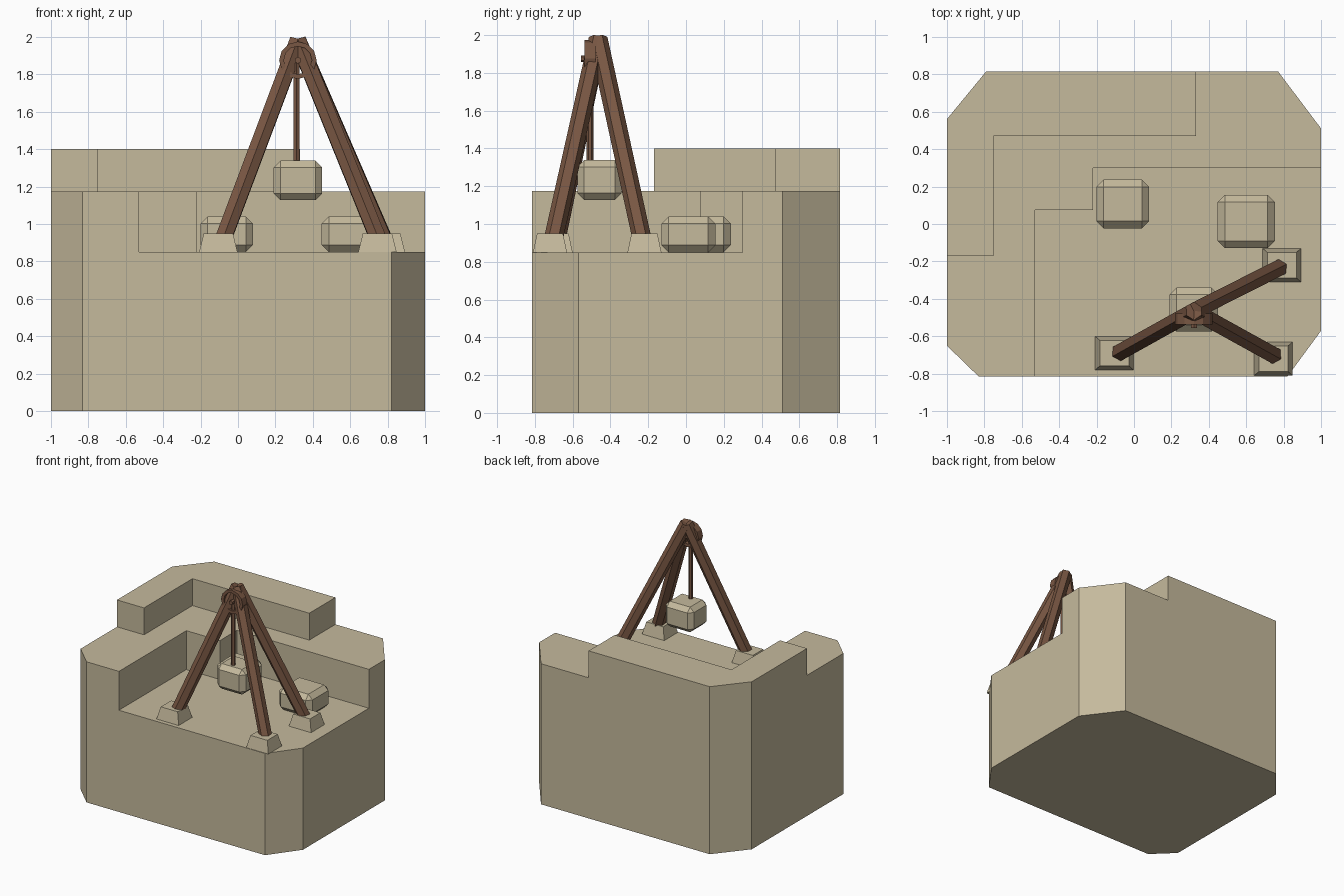
import bpy, bmesh
from math import pi
from mathutils import Vector

old = bpy.data.objects.get("Cube")
if old:
    bpy.data.objects.remove(old, do_unlink=True)


def make_material(name, color):
    m = bpy.data.materials.new(name)
    m.use_nodes = True
    m.diffuse_color = color
    m.node_tree.nodes["Principled BSDF"].inputs["Base Color"].default_value = color
    return m


stone = make_material("sandstone", (0.56, 0.49, 0.335, 1))
wood = make_material("brown wood", (0.19, 0.095, 0.056, 1))


def finish(name, bm, mat):
    bmesh.ops.recalc_face_normals(bm, faces=bm.faces[:])
    mesh = bpy.data.meshes.new(name)
    bm.to_mesh(mesh)
    bm.free()
    mesh.materials.append(mat)
    ob = bpy.data.objects.new(name, mesh)
    bpy.context.scene.collection.objects.link(ob)
    return ob


def prism(name, outline, z0, z1, mat):
    bm = bmesh.new()
    base = bm.faces.new([bm.verts.new((x, y, z0)) for x, y in outline])
    ext = bmesh.ops.extrude_face_region(bm, geom=[base], use_keep_orig=True)
    top = [v for v in ext["geom"] if isinstance(v, bmesh.types.BMVert)]
    bmesh.ops.translate(bm, verts=top, vec=(0, 0, z1 - z0))
    return finish(name, bm, mat)


def box(name, center, size, mat, bevel=0, taper=1):
    bm = bmesh.new()
    bmesh.ops.create_cube(bm, size=1)
    for v in bm.verts:
        k = taper if v.co.z > 0 else 1
        v.co = Vector((v.co.x * size[0] * k, v.co.y * size[1] * k, v.co.z * size[2])) + Vector(center)
    if bevel:
        bmesh.ops.bevel(bm, geom=bm.edges[:], offset=bevel, segments=1, affect='EDGES')
    return finish(name, bm, mat)


def beam(name, start, end, radius, sides, mat):
    a, b = Vector(start), Vector(end)
    bm = bmesh.new()
    bmesh.ops.create_cone(bm, cap_ends=True, segments=sides, radius1=radius,
                          radius2=radius, depth=(b - a).length)
    ob = finish(name, bm, mat)
    ob.location = (a + b) / 2
    ob.rotation_euler = (b - a).to_track_quat('Z', 'Y').to_euler()
    return ob


# Terraced rock base: full block with two stepped cuts
base = prism("stone_base", [(-.83, -.815), (.82, -.815), (1, -.57), (1, .51),
                            (.77, .815), (-.79, .815), (-1, .56), (-1, -.65)], 0, 1.4, stone)
floor_cut = prism("floor_cutter", [(-.53, -2), (2, -2), (2, .3), (-.22, .3),
                                   (-.22, .075), (-.53, .075)], .85, 3, stone)
ledge_cut = prism("ledge_cutter", [(-2, -2), (2, -2), (2, 2), (.33, 2), (.33, .47),
                                   (-.75, .47), (-.75, -.17), (-2, -.17)], 1.175, 3, stone)
bpy.context.view_layer.objects.active = base
for cutter in (floor_cut, ledge_cut):
    cutter.hide_render = True
    mod = base.modifiers.new("cut", 'BOOLEAN')
    mod.operation = 'DIFFERENCE'
    mod.solver = 'EXACT'
    mod.object = cutter
    bpy.ops.object.modifier_apply(modifier=mod.name)
    bpy.data.objects.remove(cutter, do_unlink=True)

# Cut stone blocks
box("hanging_block", (.32, -.458, 1.233), (.26, .235, .21), stone, .036)
box("left_block", (-.06, .107, .945), (.28, .26, .19), stone, .038)
box("right_block", (.60, .013, .945), (.305, .285, .19), stone, .038)

# Tripod feet and legs
apex = Vector((.32, -.465, 1.98))
for name, foot, ankle in (("left", (-.105, -.69), (-.075, -.685)),
                          ("front", (.745, -.72), (.745, -.70)),
                          ("back", (.79, -.22), (.775, -.235))):
    box(name + "_foot", (*foot, .9), (.205, .18, .1), stone, taper=.76)
    beam(name + "_leg", (*ankle, .93), apex, .05, 6, wood)

# Pulley ring with axle and rope
bm = bmesh.new()
bmesh.ops.create_circle(bm, segments=12, radius=.1)
outer = bm.edges[:]
ring = bmesh.ops.extrude_edge_only(bm, edges=outer)
inner = [v for v in ring["geom"] if isinstance(v, bmesh.types.BMVert)]
bmesh.ops.scale(bm, verts=inner, vec=(.75, .75, 1))
pulley = finish("pulley_ring", bm, wood)
pulley.location = (.32, -.508, 1.875)
pulley.rotation_euler = (pi / 2, 0, 0)
rim = pulley.modifiers.new("thickness", 'SOLIDIFY')
rim.thickness = .06
rim.offset = 0
beam("pulley_axle", (.32, -.555, 1.875), (.32, -.45, 1.875), .018, 6, wood)
beam("rope", (.312, -.508, 1.335), (.312, -.508, 1.86), .018, 6, wood)
